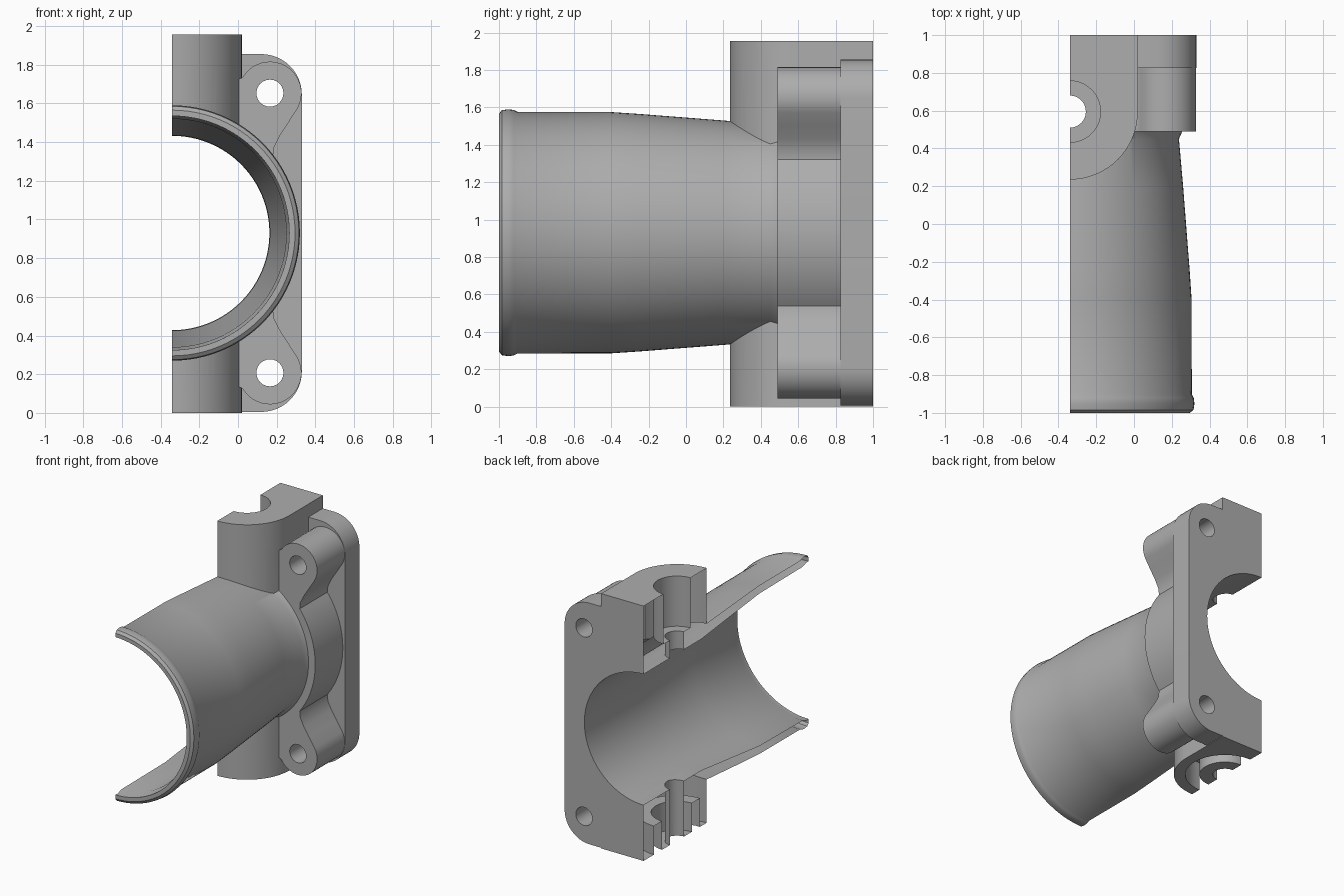
import bpy, bmesh, math
from mathutils import Vector

if "Cube" in bpy.data.objects:
    bpy.data.objects.remove(bpy.data.objects["Cube"])

CX, CZ = -0.34, 0.93          # bore axis, which also lies on the section plane
SY = 0.595                    # y of the vertical shaft axis

metal = bpy.data.materials.new("light grey metal")
metal.diffuse_color = (0.42, 0.42, 0.42, 1)
metal.use_nodes = True
metal.node_tree.nodes["Principled BSDF"].inputs["Base Color"].default_value = metal.diffuse_color


def finish(bm, name):
    bmesh.ops.remove_doubles(bm, verts=bm.verts, dist=1e-5)
    bmesh.ops.recalc_face_normals(bm, faces=bm.faces)
    me = bpy.data.meshes.new(name)
    bm.to_mesh(me)
    bm.free()
    me.materials.append(metal)
    ob = bpy.data.objects.new(name, me)
    bpy.context.collection.objects.link(ob)
    return ob


def extrude(name, pts, step):
    """Closed solid from a 3D outline moved along step."""
    bm = bmesh.new()
    f = bm.faces.new([bm.verts.new(p) for p in pts])
    r = bmesh.ops.extrude_face_region(bm, geom=[f])
    vs = [g for g in r["geom"] if isinstance(g, bmesh.types.BMVert)]
    bmesh.ops.translate(bm, verts=vs, vec=Vector(step))
    return finish(bm, name)


def lathe(name, prof, vertical=False, n=72):
    """Closed solid of revolution from (radius, distance along axis) points."""
    bm = bmesh.new()
    rings = []
    for r, d in prof:
        ring = []
        for i in range(n):
            a = 2 * math.pi * i / n
            c, s = r * math.cos(a), r * math.sin(a)
            ring.append(bm.verts.new((CX + c, SY + s, d) if vertical else (CX + c, d, CZ + s)))
        rings.append(ring)
    for a, b in zip(rings, rings[1:]):
        for i in range(n):
            j = (i + 1) % n
            bm.faces.new((a[i], a[j], b[j], b[i]))
    bm.faces.new(rings[0])
    bm.faces.new(rings[-1])
    return finish(bm, name)


def arc(cx, cy, r, a0, a1, n):
    return [(cx + r * math.cos(math.radians(a0 + (a1 - a0) * i / n)),
             cy + r * math.sin(math.radians(a0 + (a1 - a0) * i / n))) for i in range(n + 1)]


def combine(base, other, op):
    m = base.modifiers.new("join", 'BOOLEAN')
    m.operation, m.solver, m.object = op, 'EXACT', other
    dg = bpy.context.evaluated_depsgraph_get()
    me = bpy.data.meshes.new_from_object(base.evaluated_get(dg))
    base.modifiers.clear()
    base.data = me
    bpy.data.objects.remove(other)


# tapered outer tube with a rolled front bead
body = lathe("throttle_housing", [(0.635, -1), (0.655, -0.985), (0.66, -0.95), (0.656, -0.92),
                                  (0.646, -0.9), (0.645, -0.4), (0.635, -0.25), (0.6, 0.2),
                                  (0.578, 0.45), (0.60, 0.50), (0.60, 0.9)], n=96)

# shaft boss: D-shaped column
d_shape = arc(CX, SY, 0.36, -180, 0, 32) + [(CX + 0.36, 1), (CX - 0.36, 1)]
boss = extrude("shaft_boss", [(x, y, 0) for x, y in d_shape], (0, 0, 1.955))

# rear mounting plate with rounded corners
corner = arc(0.12, 0.715, 0.21, 90, 0, 12)
half = [(-0.6, 0.925)] + corner
outline = half + [(x, -z) for x, z in reversed(half)]
plate = extrude("mounting_plate", [(x, 0.825, CZ + z) for x, z in outline], (0, 0.175, 0))

# bolt ears blended into a round collar
half = ([(-0.6, 0.70), (-0.05, 0.77)] + arc(0.165, 0.723, 0.163, 150, -30, 20)
        + [(0.26, 0.57), (0.215, 0.50), (0.185, 0.44)]
        + [(CX + x, z) for x, z in arc(0, 0, 0.652, 37, 1, 12)])
outline = half + [(x, -z) for x, z in reversed(half)]
ears = extrude("bolt_ears", [(x, 0.49, CZ + z) for x, z in outline], (0, 0.4, 0))

for part in (boss, plate, ears):
    combine(body, part, 'UNION')

# main bore, narrowing toward the plate
combine(body, lathe("bore_cutter", [(0.605, -1.1), (0.605, -0.97), (0.59, -0.93), (0.585, -0.4),
                                    (0.505, 0.3), (0.502, 1.1)], n=96), 'DIFFERENCE')

# shaft hole with counterbore above and ring groove below
combine(body, lathe("shaft_cutter", [(0.085, -0.1), (0.085, 1.57), (0.163, 1.57), (0.163, 2.1)],
                    True, 48), 'DIFFERENCE')
groove = lathe("groove_cutter", [(0.28, -0.1), (0.28, 0.22)], True, 48)
combine(groove, lathe("groove_core", [(0.18, -0.2), (0.18, 0.4)], True, 48), 'DIFFERENCE')
combine(body, groove, 'DIFFERENCE')

# bolt holes
for s in (-1, 1):
    pts = [(x, 0.3, z) for x, z in arc(0.165, CZ + s * 0.723, 0.07, 0, 345, 23)]
    combine(body, extrude("bolt_cutter", pts, (0, 0.9, 0)), 'DIFFERENCE')

# open lengthwise section through the bore axis
bm = bmesh.new()
bm.from_mesh(body.data)
bmesh.ops.bisect_plane(bm, geom=bm.verts[:] + bm.edges[:] + bm.faces[:], dist=1e-5,
                       plane_co=(CX, 0, 0), plane_no=(1, 0, 0), clear_inner=True)
bm.to_mesh(body.data)
bm.free()

bpy.context.view_layer.objects.active = body
body.select_set(True)
bpy.ops.object.shade_smooth_by_angle(angle=math.radians(32))
